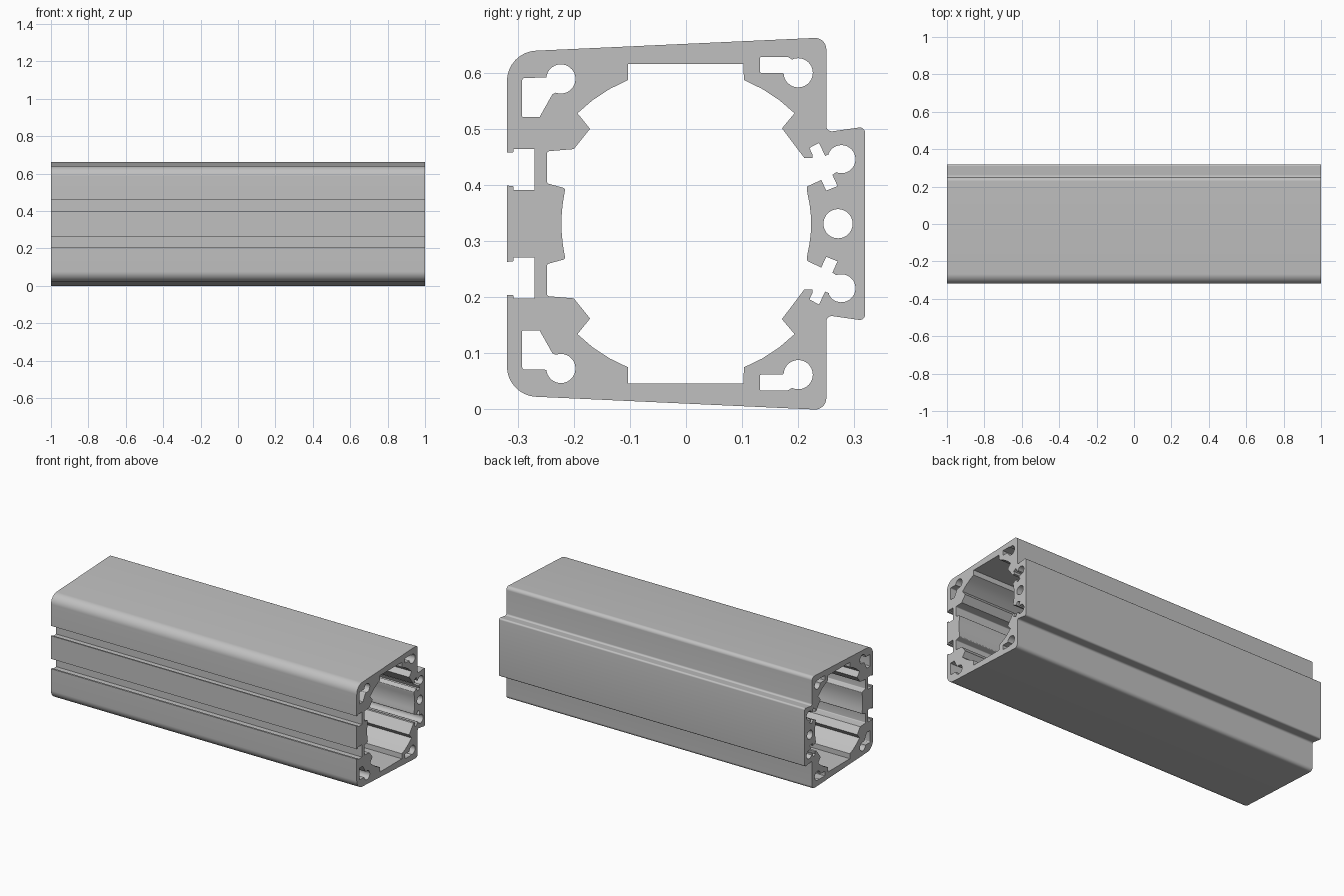
import bpy
import bmesh
from math import radians, cos, sin, ceil
from mathutils import Vector

cube = bpy.data.objects.get("Cube")
if cube:
    bpy.data.objects.remove(cube, do_unlink=True)

# The section is drawn in thousandths of a unit: (y, height above the middle, optional corner radius)
UNIT = 0.001
MIDDLE = 0.331
HALF_LENGTH = 1.0


def arc(cy, ch, radius, start, end):
    """Points along a circular arc, angles in degrees."""
    steps = max(3, ceil(abs(end - start) / 9))
    angles = [radians(start + (end - start) * i / steps) for i in range(steps + 1)]
    return [(cy + radius * cos(a), ch + radius * sin(a)) for a in angles]


def rounded(points):
    """Round every corner of a closed outline that carries a radius."""
    result = []
    for i, point in enumerate(points):
        corner = Vector(point[:2])
        if len(point) == 2:
            result.append(corner)
            continue
        radius = point[2]
        before = (Vector(points[i - 1][:2]) - corner).normalized()
        after = (Vector(points[(i + 1) % len(points)][:2]) - corner).normalized()
        half = before.angle(after) / 2
        centre = corner + (before + after).normalized() * (radius / sin(half))
        reach = radius * cos(half) / sin(half)
        first = corner + before * reach - centre
        last = corner + after * reach - centre
        steps = 10 if radius > 15 else 5
        for k in range(steps + 1):
            result.append(centre + first.lerp(last, k / steps).normalized() * radius)
    return result


def flip(points):
    return [(p[0], -p[1], *p[2:]) for p in points]


def symmetric(half):
    """Close an upper half outline with its mirror image."""
    return rounded(half + flip(half)[::-1])


# Outer skin: slotted front, tapered top, raised rail on the back
outer_half = [
    (-319, 68), (-308, 67), (-307, 60), (-270, 60),
    (-270, 133), (-307, 133), (-308, 127), (-319, 127),
    (-319, 306, 54), (250, 332, 20),
    (250, 163, 10), (319, 173, 9),
]

# Main bore: front pad, ledge, round wall, flat roof
bore_half = arc(53, 0, 275, 180, 168.5) + [
    (-215, 63, 4), (-248, 72, 5), (-248, 129, 5), (-200, 133), (-171, 169),
] + arc(0, 0, 276, 134.5, 112) + [(-103, 285), (102, 285)]
bore_half += arc(0, 0, 276, 68, 45.5) + [(171, 170)]

# Keyhole channel cut into the back rail, with side notches, then the back pad
bore_half += [
    (211, 117), (225, 117), (225, 124), (220, 135),
    (237, 144), (248, 121), (255, 124),
] + arc(277, 115, 25, 155, -112) + [
    (261, 87), (270, 67), (250, 59), (241, 78), (215, 66, 4),
] + arc(0, 0, 223, 14, 0)

# Screw channels in the corners
front_channel = arc(-223, 258, 26, -110, 175) + [
    (-292, 260, 5), (-292, 190, 2), (-261, 190), (-238, 231, 4),
]
back_channel = arc(200, 269, 26, 115, -170) + [
    (174, 269, 3), (132, 269, 2), (132, 297, 2), (182, 297, 4),
]
rail_hole = arc(271, 0, 26, 0, 360)

outlines = [symmetric(outer_half), symmetric(bore_half), rounded(rail_hole)]
for channel in (front_channel, back_channel):
    outlines += [rounded(channel), rounded(flip(channel))]

# Fill the section and extrude it along x
bm = bmesh.new()
for outline in outlines:
    verts = [bm.verts.new((-HALF_LENGTH, p[0] * UNIT, p[1] * UNIT + MIDDLE)) for p in outline]
    for i, vert in enumerate(verts):
        bm.edges.new((verts[i - 1], vert))
bmesh.ops.remove_doubles(bm, verts=bm.verts[:], dist=UNIT / 20)
bmesh.ops.triangle_fill(bm, edges=bm.edges[:], use_beauty=True, use_dissolve=False)
end_cap = bmesh.ops.extrude_face_region(bm, geom=bm.faces[:], use_keep_orig=True)
moved = [g for g in end_cap["geom"] if isinstance(g, bmesh.types.BMVert)]
bmesh.ops.translate(bm, verts=moved, vec=(2 * HALF_LENGTH, 0, 0))
bmesh.ops.recalc_face_normals(bm, faces=bm.faces[:])

mesh = bpy.data.meshes.new("extruded_housing")
bm.to_mesh(mesh)
bm.free()
housing = bpy.data.objects.new("extruded_housing", mesh)
bpy.context.collection.objects.link(housing)

# Plain aluminium grey
colour = (0.53, 0.53, 0.53, 1)
grey = bpy.data.materials.new("aluminium_grey")
grey.use_nodes = True
grey.diffuse_color = colour
grey.node_tree.nodes["Principled BSDF"].inputs["Base Color"].default_value = colour
mesh.materials.append(grey)

# Smooth rounds, sharp corners
bpy.ops.object.select_all(action="DESELECT")
housing.select_set(True)
bpy.context.view_layer.objects.active = housing
bpy.ops.object.shade_smooth_by_angle(angle=radians(30))
